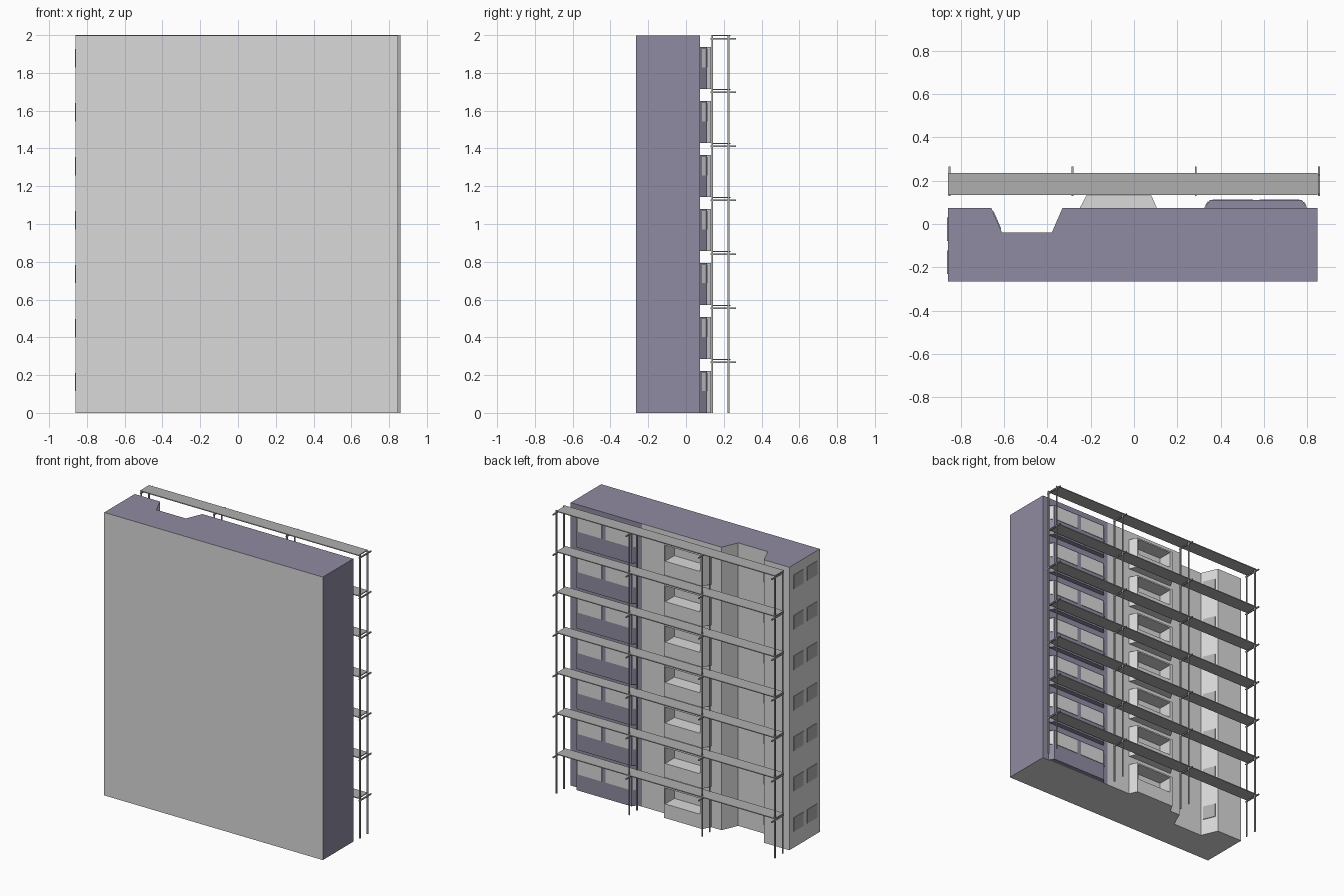
import bpy, bmesh
from mathutils import Vector

cube = bpy.data.objects.get("Cube")
if cube:
    bpy.data.objects.remove(cube, do_unlink=True)


def material(name, rgb):
    m = bpy.data.materials.new(name)
    m.use_nodes = True
    m.diffuse_color = (*rgb, 1)
    m.node_tree.nodes["Principled BSDF"].inputs["Base Color"].default_value = (*rgb, 1)
    return m


light = material("light grey", (0.7, 0.7, 0.7))
mid = material("mid grey", (0.43, 0.43, 0.43))
purple = material("dusty purple", (0.28, 0.26, 0.36))

FLOORS = 7
PITCH = 2 / FLOORS
BAY_TOP = 0.222
WIN_LOW, WIN_HIGH = 0.115, 0.212
levels = [i * PITCH for i in range(FLOORS)]


def prism(bm, outline, z0, z1):
    """Extrude a counterclockwise plan outline between two heights."""
    low = [bm.verts.new((x, y, z0)) for x, y in outline]
    high = [bm.verts.new((x, y, z1)) for x, y in outline]
    bm.faces.new(low[::-1])
    bm.faces.new(high)
    for i in range(len(low)):
        j = (i + 1) % len(low)
        bm.faces.new((low[i], low[j], high[j], high[i]))


def box(bm, x0, x1, y0, y1, z0, z1):
    prism(bm, [(x0, y0), (x1, y0), (x1, y1), (x0, y1)], z0, z1)


def pane(bm, a, b, z0, z1, start=0.1, end=0.9, thick=0.004):
    """Thin plate on the wall running from a to b (outside on the right)."""
    a, b = Vector(a), Vector(b)
    p, q = a.lerp(b, start), a.lerp(b, end)
    d = (b - a).normalized()
    n = Vector((d.y, -d.x)) * thick
    prism(bm, [p + n, q + n, q, p], z0, z1)


def finish(name, bm, *mats):
    bmesh.ops.recalc_face_normals(bm, faces=bm.faces)
    mesh = bpy.data.meshes.new(name)
    bm.to_mesh(mesh)
    bm.free()
    for m in mats:
        mesh.materials.append(m)
    obj = bpy.data.objects.new(name, mesh)
    bpy.context.collection.objects.link(obj)
    return obj


def per_floor(name, mat, build):
    bm = bmesh.new()
    for z in levels:
        build(bm, z)
    return finish(name, bm, mat)


# Main block with the notch in its back wall
LEFT, RIGHT, FRONT, BACK = 0.848, -0.86, -0.265, 0.075
SPLIT = 0.29
notch = [(-0.33, BACK), (-0.38, -0.04), (-0.61, -0.04), (-0.66, BACK)]
bm = bmesh.new()
prism(bm, [(RIGHT, FRONT), (LEFT, FRONT), (LEFT, BACK), (SPLIT, BACK)]
      + notch + [(RIGHT, BACK)], 0, 1.998)
bmesh.ops.recalc_face_normals(bm, faces=bm.faces)
for f in bm.faces:
    c = f.calc_center_median()
    back_left = f.normal.y > 0.9 and c.x > SPLIT
    f.material_index = int(f.normal.z > 0.9 or f.normal.x > 0.99 or back_left)
block = finish("main_block", bm, light, purple)

# Purple bays and their windows
bay = [(0.325, BACK), (0.80, BACK), (0.777, 0.11), (0.35, 0.11)]
per_floor("purple_bays", purple, lambda b, z: prism(b, bay, z, z + BAY_TOP))


def bay_windows(b, z):
    lo, hi = z + WIN_LOW, z + WIN_HIGH
    pane(b, bay[2], bay[3], lo, hi, 0.03, 0.46)
    pane(b, bay[2], bay[3], lo, hi, 0.53, 0.97)
    pane(b, bay[1], bay[2], lo, hi, 0.25, 0.75)
    pane(b, bay[3], bay[0], lo, hi, 0.25, 0.75)


per_floor("bay_windows", light, bay_windows)

# Grey balconies, hollowed out into the wall
balcony = [(-0.25, BACK), (0.105, BACK), (0.08, 0.132), (-0.22, 0.132)]
balconies = per_floor("balconies", light,
                      lambda b, z: prism(b, balcony, z, z + BAY_TOP))
cutter = per_floor("balcony_cutter", light, lambda b, z: box(
    b, -0.2, 0.07, 0.03, 0.2, z + 0.1, z + WIN_HIGH))
cutter.hide_render = True
for obj in (block, balconies):
    mod = obj.modifiers.new("openings", "BOOLEAN")
    mod.operation, mod.solver, mod.object = "DIFFERENCE", "EXACT", cutter
    bpy.context.view_layer.objects.active = obj
    bpy.ops.object.modifier_apply(modifier=mod.name)
bpy.data.objects.remove(cutter, do_unlink=True)


# Windows of the side wall and the notch
def wall_windows(b, z):
    lo, hi = z + WIN_LOW, z + WIN_HIGH
    side = (RIGHT, BACK), (RIGHT, FRONT)
    pane(b, *side, lo, hi, 0.13, 0.45)
    pane(b, *side, lo, hi, 0.58, 0.90)
    pane(b, notch[2], notch[3], lo, hi, 0.15, 0.85)


per_floor("wall_windows", mid, wall_windows)

# Scaffold walkways, cross bars and poles
per_floor("walkways", mid, lambda b, z: box(
    b, RIGHT, LEFT, 0.135, 0.235, z + PITCH - 0.006, z + PITCH))
R = 0.004
frames = [-0.853, -0.284, 0.285, 0.855]


def cross_bars(b, z):
    for x in frames:
        h = z + PITCH - 0.018
        box(b, x - R, x + R, 0.13, 0.265, h - R, h + R)


per_floor("cross_bars", mid, cross_bars)
bm = bmesh.new()
for x in frames:
    for y in (0.14, 0.225):
        box(bm, x - R, x + R, y - R, y + R, 0, 2)
finish("scaffold_poles", bm, mid)
